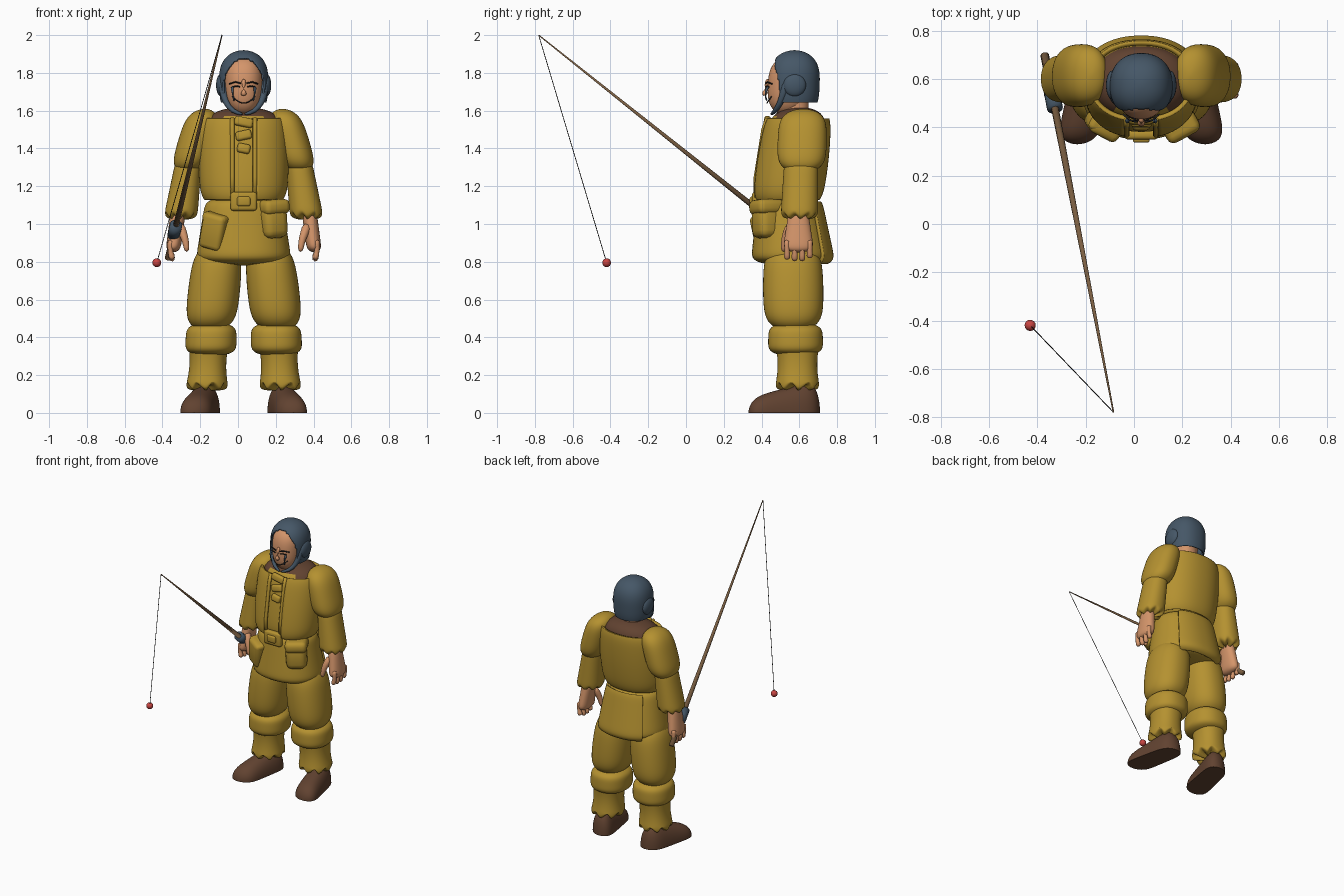
import bpy, bmesh
from math import sin, cos, pi, radians, copysign
from mathutils import Vector, Matrix, Euler

cube = bpy.data.objects.get("Cube")
if cube:
    bpy.data.objects.remove(cube, do_unlink=True)

MID = .03  # the figure's own centre line


def material(name, *rgb):
    m = bpy.data.materials.new(name)
    m.use_nodes = True
    m.diffuse_color = (*rgb, 1)
    bsdf = next(n for n in m.node_tree.nodes if n.type == 'BSDF_PRINCIPLED')
    bsdf.inputs["Base Color"].default_value = (*rgb, 1)
    return m


khaki = material("khaki cloth", .46, .285, .03)
skin = material("skin", .66, .3, .145)
leather = material("brown leather", .12, .055, .03)
slate = material("slate wool", .06, .095, .135)
wood = material("rod wood", .2, .115, .055)
red = material("float red", .58, .06, .055)
dark = material("dark line", .02, .02, .02)


def finish(name, bm, mat, mirror=False, smooth=False, at=MID):
    bmesh.ops.recalc_face_normals(bm, faces=bm.faces)
    mesh = bpy.data.meshes.new(name)
    bm.to_mesh(mesh)
    bm.free()
    mesh.materials.append(mat)
    mesh.shade_smooth()
    ob = bpy.data.objects.new(name, mesh)
    ob.location.x = at
    bpy.context.collection.objects.link(ob)
    if smooth:
        ob.modifiers.new("smooth", 'SUBSURF').levels = 1
    if mirror:
        ob.modifiers.new("mirror", 'MIRROR')
    return ob


def bridge(rings, closed=True):
    bm = bmesh.new()
    rows = [[bm.verts.new(p) for p in ring] for ring in rings]
    count = len(rows[0])
    for a, b in zip(rows, rows[1:]):
        for i in range(count if closed else count - 1):
            j = (i + 1) % count
            bm.faces.new((a[i], a[j], b[j], b[i]))
    if closed:
        bm.faces.new(rows[0])
        bm.faces.new(rows[-1])
    return bm


def thicken(ob, thickness):
    shell = ob.modifiers.new("cloth thickness", 'SOLIDIFY')
    shell.thickness, shell.offset = thickness, 0


def puff(name, start, end, size, end_size, mat, bulge=0, ends=8, span=(0, 1), gap=0,
         grow=0, ragged=0, upright=False, sides=32, steps=16, **options):
    """Stuffed form from start to end, with rounded ends; gap leaves the front open."""
    start, end, size, end_size = map(Vector, (start, end, size, end_size))
    rings = []
    for k in range(steps + 1):
        t = span[0] + (span[1] - span[0]) * (1 - cos(pi * k / steps)) / 2
        taper = max(.05, (1 - abs(2 * t - 1) ** ends) ** .5)
        centre = start.lerp(end, t)
        rx, ry = [(r + bulge * sin(pi * t)) * taper + grow for r in size.lerp(end_size, t)]
        ring = []
        for i in range(sides):
            turn = i / (sides - 1 if gap else sides)
            a = radians(gap - 90 + (360 - 2 * gap) * turn)
            u, v = [copysign(abs(w) ** .9, w) for w in (cos(a), sin(a))]
            p = centre + (Vector((u * rx, 0, v * ry)) if upright else Vector((u * rx, v * ry, 0)))
            if t > .9:
                p.z += ragged * (i % 4 - 1.5)
            p.z = max(p.z, 0)
            ring.append(p)
        rings.append(ring)
    ob = finish(name, bridge(rings, not gap), mat, smooth=True, **options)
    if gap:
        thicken(ob, .02)
    return ob


def tube(name, points, radius, mat, tip=1, sides=10, **options):
    points = [Vector(p) for p in points]
    last = len(points) - 1
    rings = []
    for k, p in enumerate(points):
        along = points[min(k + 1, last)] - points[max(k - 1, 0)]
        rot = along.to_track_quat('Z', 'Y')
        r = radius * (1 + (tip - 1) * k / last)
        rings.append([p + rot @ Vector((r * cos(2 * pi * i / sides), r * sin(2 * pi * i / sides), 0))
                      for i in range(sides)])
    return finish(name, bridge(rings), mat, **options)


def ball(name, centre, size, mat, **options):
    bm = bmesh.new()
    bmesh.ops.create_uvsphere(bm, u_segments=24, v_segments=16, radius=1)
    bmesh.ops.transform(bm, verts=bm.verts,
                        matrix=Matrix.Translation(centre) @ Matrix.Diagonal((*size, 1)))
    return finish(name, bm, mat, **options)


def pad(name, centre, size, mat, rot=(0, 0, 0), bevel=.02):
    bm = bmesh.new()
    bmesh.ops.create_cube(bm, size=1)
    turn = Euler([radians(r) for r in rot]).to_matrix().to_4x4()
    bmesh.ops.transform(bm, verts=bm.verts,
                        matrix=Matrix.Translation(centre) @ turn @ Matrix.Diagonal((*size, 1)))
    bmesh.ops.bevel(bm, geom=bm.edges[:], offset=bevel, segments=3, profile=.5, affect='EDGES')
    return finish(name, bm, mat)


# Shirt with a leather collar on the upper back, and the open vest over it
trunk = dict(start=(0, .53, 1.08), end=(0, .6, 1.62), size=(.2, .16), end_size=(.2, .145),
             bulge=.015)
shirt = puff("shirt", mat=khaki, **trunk)
shirt.data.materials.append(leather)
for face in shirt.data.polygons:
    if face.center.z > 1.55 and face.center.y > .48:
        face.material_index = 1
puff("vest", mat=khaki, gap=15, span=(.1, .88), grow=.014, sides=40, **trunk)
tube("vest_edge", [(.06, .37, 1.14), (.06, .37, 1.25), (.06, .41, 1.5), (.06, .43, 1.56)],
     .012, khaki, mirror=True)
for i in range(3):
    pad("shirt_tie", (0, .43 - .012 * i, 1.54 - .07 * i), (.1 - .015 * i, .035, .05), khaki,
        rot=(-10, 12 * (-1) ** i, 0), bevel=.014)

# Coat skirt, back panel and buckle
skirt = dict(start=(0, .54, 1.15), end=(0, .56, .78), size=(.2, .16), end_size=(.26, .22), ends=12)
puff("coat_skirt", mat=khaki, **skirt)
puff("back_panel", mat=khaki, gap=138, span=(.1, .95), grow=.005, **skirt)
pad("buckle", (0, .37, 1.12), (.14, .04, .1), khaki, bevel=.015)
pad("buckle_bar", (0, .35, 1.12), (.07, .025, .05), khaki, bevel=.01)

# Pockets
left, right = (0, -4, 28), (6, 14, -28)
pad("left_pouch", (.15, .43, 1.01), (.14, .14, .17), khaki, left, bevel=.04)
pad("left_pouch_flap", (.15, .43, 1.09), (.15, .16, .08), khaki, left, bevel=.03)
pad("right_pocket", (-.16, .405, .96), (.13, .07, .19), khaki, right, bevel=.025)
pad("right_pocket_flap", (-.145, .405, 1.03), (.14, .08, .05), khaki, right)

# Sleeves
puff("upper_sleeve", (.205, .62, 1.61), (.3, .61, 1.27), (.085, .12), (.09, .125), khaki,
     bulge=.008, ends=5, mirror=True)
puff("lower_sleeve", (.29, .61, 1.34), (.335, .6, 1.03), (.07, .09), (.09, .1), khaki,
     ends=16, ragged=.01, mirror=True)

# Hands
puff("palm", (.345, .595, 1.08), (.375, .595, .85), (.04, .05), (.04, .085), skin, mirror=True)
for i, low in enumerate((.81, .8, .8, .82)):
    y = .535 + .04 * i
    tube("finger", [(.385, y, .92), (.39, y, .87), (.385, y, .84), (.375, y, low)],
         .027, skin, tip=.6, smooth=True, mirror=True)
tube("thumb", [(.34, .56, 1), (.32, .53, .95), (.305, .52, .9), (.3, .515, .85)],
     .028, skin, tip=.5, smooth=True, mirror=True)

# Trousers: baggy thigh, knee roll and ragged cuff
puff("trouser_thigh", (.13, .565, .9), (.18, .57, .43), (.12, .145), (.13, .15), khaki,
     bulge=.013, ends=6, mirror=True)
puff("knee_roll", (.17, .58, .48), (.175, .58, .3), (.13, .14), (.135, .145), khaki,
     bulge=.003, ends=5, mirror=True)
puff("trouser_cuff", (.185, .59, .36), (.195, .59, .13), (.105, .115), (.115, .12), khaki,
     bulge=-.012, ends=20, ragged=.016, mirror=True)

# Boots with flat soles
puff("boot", (.19, .71, 0), (.265, .33, 0), (.08, .18), (.09, .08), leather,
     ends=6, upright=True, mirror=True)

# Head and face
puff("neck", (0, .575, 1.55), (0, .575, 1.7), (.07, .075), (.07, .075), skin)
puff("head", (0, .53, 1.575), (0, .565, 1.895), (.09, .105), (.11, .125), skin, ends=3)
tube("nose", [(0, .435, 1.77), (0, .425, 1.73), (0, .41, 1.7), (0, .425, 1.68)],
     .012, skin, tip=1.5, smooth=True)
tube("brow", [(.015, .423, 1.745), (.045, .43, 1.752), (.075, .455, 1.742)], .004, dark, mirror=True)
tube("eye", [(.02, .423, 1.727), (.04, .428, 1.73), (.06, .44, 1.725)], .004, dark, mirror=True)
arc = [k / 4 for k in range(-4, 5)]
tube("smile", [(.06 * t, .428 + .025 * t * t, 1.64 + .035 * t * t) for t in arc], .003, dark)
tube("cheek_tassel", [(.06, .435, 1.73), (.06, .42, 1.7), (.055, .42, 1.67), (.05, .43, 1.65)],
     .009, slate, tip=.5, smooth=True, mirror=True)

# Knitted cap with the face opening cut out, ear pads and chin strap
cap = puff("cap", (0, .57, 1.55), (0, .575, 1.915), (.12, .125), (.13, .135), slate,
           span=(.26, 1), ends=3, sides=64, steps=24)
bm = bmesh.new()
bm.from_mesh(cap.data)
hole = []
for face in bm.faces:
    c = face.calc_center_median()
    opening = (c.x / .108) ** 2 + ((c.z - 1.72) / .155) ** 2 < 1 and c.y < .53
    if opening or (len(face.verts) > 4 and c.z < 1.7):
        hole.append(face)
bmesh.ops.delete(bm, geom=hole, context='FACES')
bm.to_mesh(cap.data)
bm.free()
thicken(cap, .01)
ball("ear_pad", (.12, .575, 1.735), (.026, .06, .06), slate, mirror=True)
tube("cheek_strap", [(.11, .54, 1.77), (.11, .52, 1.7), (.095, .5, 1.64), (.06, .47, 1.595),
                     (0, .45, 1.58)], .027, slate, tip=.3, smooth=True, mirror=True)

# Fishing rod, grip, line and float
tip, butt = Vector((-.085, -.78, 2)), Vector((-.37, .7, .82))
tube("rod", [butt, tip], .018, wood, tip=.17, at=0)
tube("rod_grip", [butt.lerp(tip, .1), butt.lerp(tip, .15)], .033, slate, sides=16, at=0)
bob = Vector((-.43, -.42, .795))
tube("line", [tip, bob], .002, dark, sides=6, at=0)
ball("float", bob, [.023] * 3, red, at=0)
